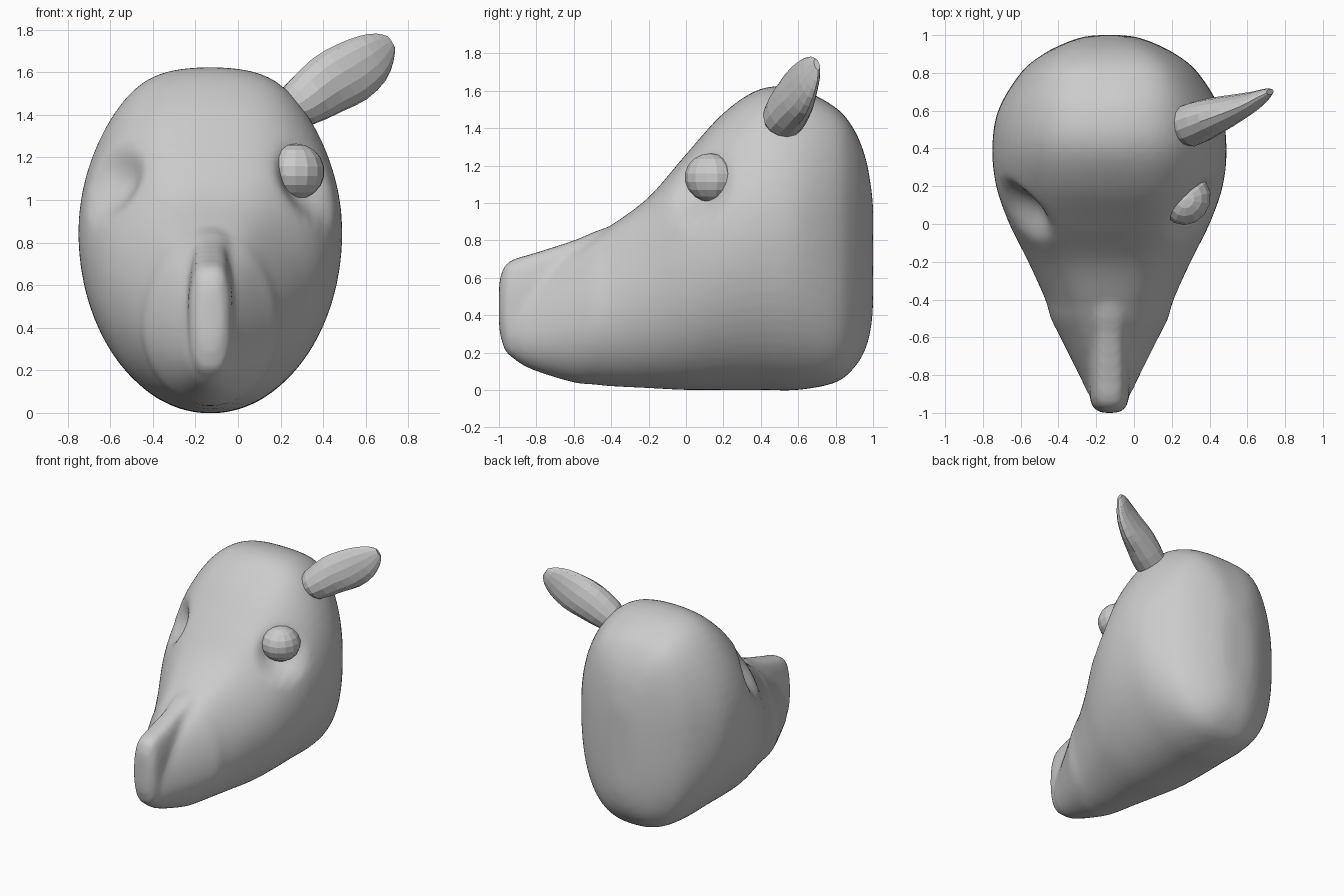
import bpy, bmesh, math
from mathutils import Vector

cube = bpy.data.objects.get("Cube")
if cube:
    bpy.data.objects.remove(cube)

mat = bpy.data.materials.new("plain grey")
mat.use_nodes = True
grey = (0.6, 0.6, 0.6, 1)
mat.diffuse_color = grey
mat.node_tree.nodes["Principled BSDF"].inputs["Base Color"].default_value = grey

MID = -0.13  # centre line of the head


def finish(bm, name):
    bmesh.ops.recalc_face_normals(bm, faces=bm.faces)
    mesh = bpy.data.meshes.new(name)
    bm.to_mesh(mesh)
    bm.free()
    obj = bpy.data.objects.new(name, mesh)
    bpy.context.collection.objects.link(obj)
    mesh.materials.append(mat)
    return obj


def loft(bm, rings):
    rows = [[bm.verts.new(p) for p in ring] for ring in rings]
    n = len(rows[0])
    for a, b in zip(rows, rows[1:]):
        for i in range(n):
            j = (i + 1) % n
            bm.faces.new((a[i], a[j], b[j], b[i]))
    bm.faces.new(rows[0][::-1])
    bm.faces.new(rows[-1])


def smooth_rows(rows, steps=5):
    """Catmull-Rom interpolation between profile stations."""
    out = []
    for k in range(len(rows) - 1):
        p = [rows[max(0, min(len(rows) - 1, k + d))] for d in (-1, 0, 1, 2)]
        for s in range(steps):
            t = s / steps
            out.append([0.5 * (2 * b + (c - a) * t + (2 * a - 5 * b + 4 * c - d) * t * t
                        + (3 * b - a - 3 * c + d) * t ** 3) for a, b, c, d in zip(*p)])
    return out + [list(rows[-1])]


def flat_crown(s):
    """Level off the top of a section, with a soft corner at its sides."""
    h = 1.1 * s
    return h / (1 + h ** 8) ** 0.125 / 0.953


def section(y, half, low, high, belly, power, n=64):
    mid = low + belly * (high - low)
    ring = []
    for i in range(n):
        a = math.tau * i / n
        c, s = math.cos(a), math.sin(a)
        x = math.copysign(abs(c) ** (2 / power), c) * half
        z = abs(s) ** (2 / power)
        if s > 0:
            z = flat_crown(z)
            x *= 1 - 0.13 * z * z
            ring.append((MID + x, y, mid + z * (high - mid)))
        else:
            ring.append((MID + x, y, mid - z * (mid - low)))
    return ring


# Stations: y, half width, bottom, top, height of widest point, squareness
skull = [(-0.96, 0.05, 0.22, 0.48, 0.4, 2), (-0.9, 0.11, 0.15, 0.53, 0.4, 2),
         (-0.8, 0.16, 0.1, 0.6, 0.42, 2), (-0.6, 0.26, 0.04, 0.74, 0.45, 2),
         (-0.5, 0.31, 0.03, 0.81, 0.46, 2), (-0.4, 0.34, 0.02, 0.88, 0.48, 2),
         (-0.2, 0.43, 0.01, 1.03, 0.52, 2.05), (0, 0.53, 0.0, 1.26, 0.53, 2.05),
         (0.2, 0.6, 0.0, 1.48, 0.53, 2), (0.4, 0.62, 0.0, 1.61, 0.53, 2),
         (0.6, 0.59, 0.0, 1.61, 0.53, 2.1), (0.8, 0.47, 0.04, 1.51, 0.53, 2.5),
         (0.9, 0.35, 0.12, 1.39, 0.53, 2.7), (0.96, 0.23, 0.22, 1.24, 0.53, 2.7),
         (0.99, 0.14, 0.34, 1.08, 0.53, 2.5), (1.0, 0.06, 0.45, 0.98, 0.53, 2)]
ridge = [(-1.0, 0.04, 0.34, 0.56, 0.5, 2.3), (-0.985, 0.07, 0.26, 0.63, 0.5, 2.5),
         (-0.94, 0.1, 0.18, 0.69, 0.5, 2.8), (-0.8, 0.11, 0.15, 0.735, 0.5, 2.8),
         (-0.6, 0.11, 0.2, 0.8, 0.5, 2.6), (-0.48, 0.13, 0.3, 0.85, 0.5, 2.4),
         (-0.36, 0.13, 0.4, 0.89, 0.5, 2)]

# Head: skull and nose ridge fused into one soft skin, with pressed eye sockets
bm = bmesh.new()
for stations in (skull, ridge):
    loft(bm, [section(*row) for row in smooth_rows(stations)])
for v in bm.verts:
    for side in (-1, 1):
        socket = Vector((MID + side * 0.46, 0.07, 1.08))
        d = (v.co - socket).length / 0.22
        if d < 1:
            v.co += Vector((-side, 0.5, -0.2)) * 0.085 * (1 - d * d) ** 2
head = finish(bm, "head")
fuse = head.modifiers.new("fuse", "REMESH")
fuse.mode = "VOXEL"
fuse.voxel_size = 0.022
fuse.use_smooth_shade = True
soften = head.modifiers.new("soften", "SMOOTH")
soften.factor = 0.5
soften.iterations = 4

# Eye: slightly long ball, only the left one is present
bm = bmesh.new()
bmesh.ops.create_uvsphere(bm, u_segments=14, v_segments=9, radius=0.13)
along = Vector((0.5, 0.85, -0.15)).normalized()
for v in bm.verts:
    v.co += along * 0.1 * v.co.dot(along)
    v.co += Vector((0.275, 0.132, 1.135))
finish(bm, "left_eye")

# Ear: flattened leaf, only the left one is present
wide = Vector((0.5, 0.2, -0.84)).normalized()
thin = wide.cross(Vector((0.45, 0.18, 0.32))).normalized()
stations = [(0.22, 0.5, 1.41, 0.07, 0.07), (0.29, 0.52, 1.45, 0.115, 0.115),
            (0.42, 0.57, 1.54, 0.145, 0.1), (0.53, 0.61, 1.6, 0.15, 0.075),
            (0.63, 0.65, 1.665, 0.125, 0.05), (0.69, 0.685, 1.715, 0.08, 0.03),
            (0.72, 0.7, 1.74, 0.035, 0.015)]
rings = []
for x, y, z, w, t in smooth_rows(stations, 2):
    rings.append([Vector((x, y, z)) + wide * w * math.cos(a) + thin * t * math.sin(a)
                  for a in (math.tau * i / 14 for i in range(14))])
bm = bmesh.new()
loft(bm, rings)
finish(bm, "left_ear")
